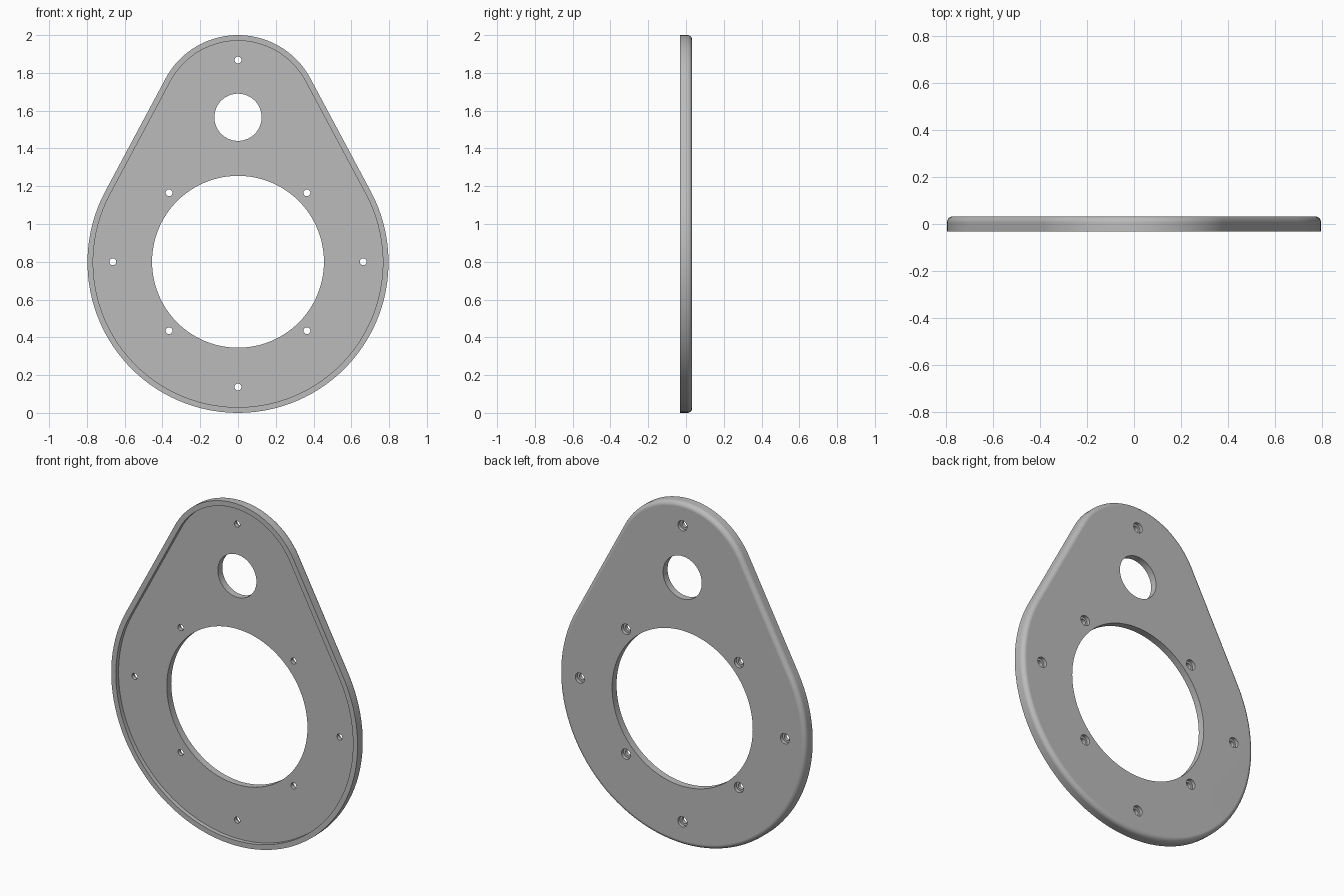
import bpy, bmesh, math

if "Cube" in bpy.data.objects:
    bpy.data.objects.remove(bpy.data.objects["Cube"], do_unlink=True)

FRONT, BACK = -0.033, 0.033
FLOOR = -0.008            # level of the recessed front face
RIM, FILLET = 0.03, 0.027
BIG_Z, BIG_R = 0.797, 0.797
TOP_Z, TOP_R = 1.565, 0.435


def arc(cz, r, start, end, steps):
    return [(r * math.cos(a), cz + r * math.sin(a))
            for a in (start + (end - start) * i / steps for i in range(steps + 1))]


def outline(inset):
    """Two circles joined by their outer tangents, moved inwards by inset."""
    t = math.asin((BIG_R - TOP_R) / (TOP_Z - BIG_Z))
    return (arc(TOP_Z, TOP_R - inset, t, math.pi - t, 40)
            + arc(BIG_Z, BIG_R - inset, math.pi - t, 2 * math.pi + t, 72))


def circle(x, z, r, steps):
    return [(x + r * math.cos(2 * math.pi * i / steps),
             z + r * math.sin(2 * math.pi * i / steps)) for i in range(steps)]


def loft(bm, sections):
    """Join (y, points) sections into a capped solid."""
    rings = [[bm.verts.new((x, y, z)) for x, z in pts] for y, pts in sections]
    n = len(rings[0])
    for a, b in zip(rings, rings[1:]):
        for i in range(n):
            j = (i + 1) % n
            bm.faces.new((a[i], a[j], b[j], b[i]))
    bm.faces.new(rings[0])
    bm.faces.new(rings[-1])


def make_object(name, bm):
    bmesh.ops.recalc_face_normals(bm, faces=bm.faces)
    mesh = bpy.data.meshes.new(name)
    bm.to_mesh(mesh)
    bm.free()
    obj = bpy.data.objects.new(name, mesh)
    bpy.context.collection.objects.link(obj)
    return obj


# Plate: recessed front, raised rim, rounded back edge
sections = [(FLOOR, outline(RIM)), (FRONT, outline(RIM)), (FRONT, outline(0))]
for i in range(9):
    a = math.pi / 2 * i / 8
    sections.append((BACK - FILLET + FILLET * math.sin(a),
                     outline(FILLET * (1 - math.cos(a)))))
bm = bmesh.new()
loft(bm, sections)
plate = make_object("mounting_plate", bm)

# Cutter for the two large openings and the counterbored screw holes
bm = bmesh.new()
for z, r, steps in ((0.8, 0.455, 96), (TOP_Z, 0.125, 64)):
    loft(bm, [(y, circle(0, z, r, steps)) for y in (-0.1, 0.1)])
screws = [(0, 1.868), (0, 0.137), (0.663, 0.8), (-0.663, 0.8)]
screws += [(sx * 0.365, 0.8 + sz * 0.365) for sx in (-1, 1) for sz in (-1, 1)]
for x, z in screws:
    thin, wide = circle(x, z, 0.018, 24), circle(x, z, 0.03, 24)
    loft(bm, [(-0.1, thin), (0.013, thin), (0.013, wide), (0.1, wide)])
cutter = make_object("hole_cutter", bm)
cutter.hide_render = True

bpy.context.view_layer.objects.active = plate
plate.select_set(True)
cut = plate.modifiers.new("holes", 'BOOLEAN')
cut.operation = 'DIFFERENCE'
cut.solver = 'EXACT'
cut.object = cutter
bpy.ops.object.modifier_apply(modifier=cut.name)
bpy.data.objects.remove(cutter, do_unlink=True)

# Smooth curves, crisp edges
bpy.ops.object.shade_smooth_by_angle(angle=math.radians(30))
weighted = plate.modifiers.new("flat_faces", 'WEIGHTED_NORMAL')
weighted.keep_sharp = True

# Grey metal
grey = bpy.data.materials.new("grey_metal")
grey.use_nodes = True
colour = (0.5, 0.5, 0.5, 1)
grey.diffuse_color = colour
grey.node_tree.nodes["Principled BSDF"].inputs["Base Color"].default_value = colour
plate.data.materials.clear()
plate.data.materials.append(grey)
